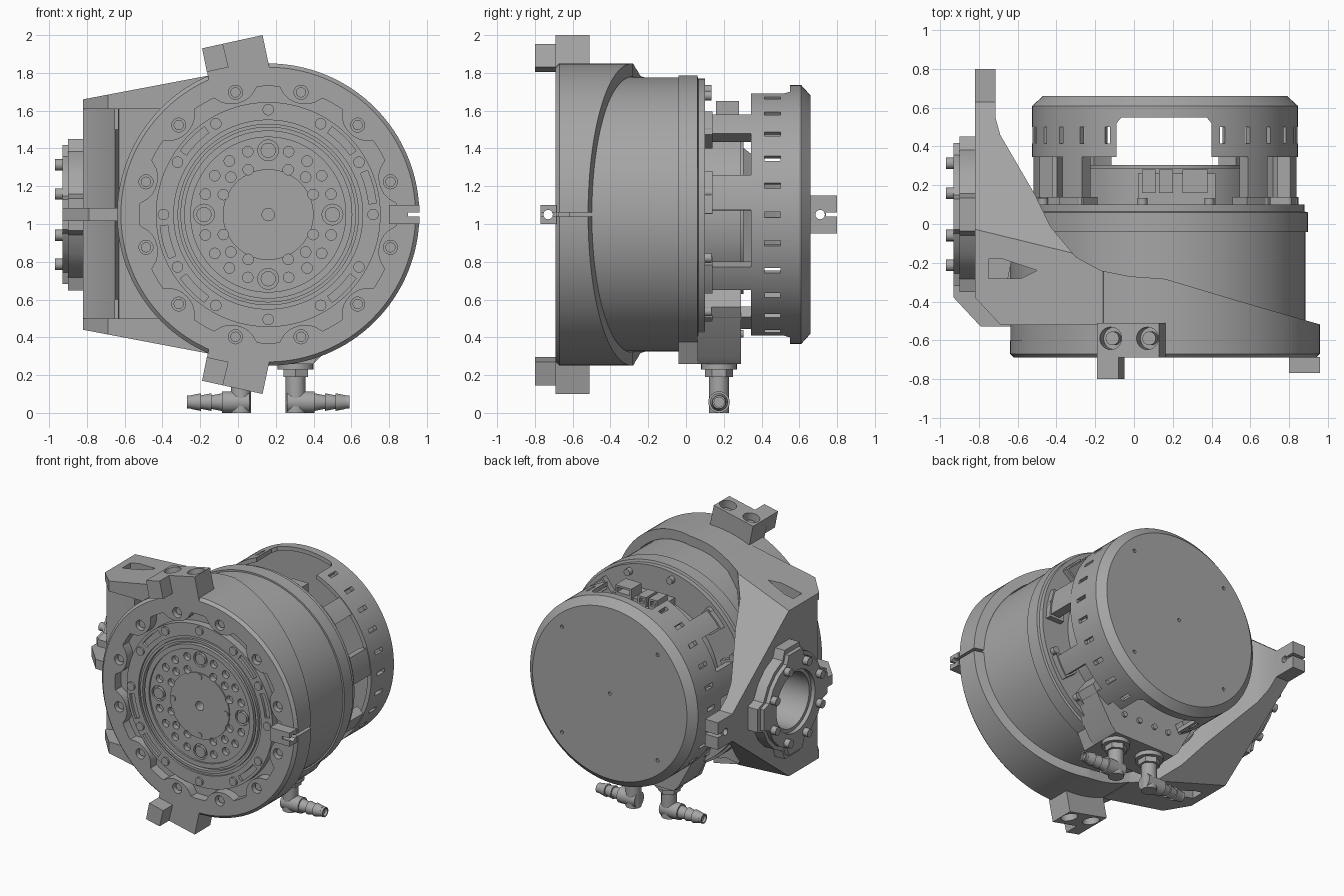
import bpy, bmesh
from math import sin, cos, radians
from mathutils import Vector, Matrix

if "Cube" in bpy.data.objects:
    bpy.data.objects.remove(bpy.data.objects["Cube"])
grey = bpy.data.materials.new("machined_grey")
grey.use_nodes = True
grey.diffuse_color = tone = (0.38, 0.38, 0.38, 1)
grey.node_tree.nodes["Principled BSDF"].inputs["Base Color"].default_value = tone
CX, CZ = 0.16, 1.05          # main axis, running along y
parts = []

def finish(name, bm):
    bmesh.ops.remove_doubles(bm, verts=bm.verts, dist=1e-5)
    bmesh.ops.recalc_face_normals(bm, faces=bm.faces)
    me = bpy.data.meshes.new(name)
    bm.to_mesh(me)
    bm.free()
    me.materials.append(grey)
    ob = bpy.data.objects.new(name, me)
    bpy.context.collection.objects.link(ob)
    parts.append(ob)
    return ob

def prism(name, pts, axis, lo, hi):
    """Extrude an outline: axis x takes (y, z), y takes (x, z), z takes (x, y)."""
    place = {"x": lambda a, b, h: (h, a, b), "y": lambda a, b, h: (a, h, b),
             "z": lambda a, b, h: (a, b, h)}[axis]
    bm = bmesh.new()
    low, high = ([bm.verts.new(place(a, b, h)) for a, b in pts] for h in (lo, hi))
    bm.faces.new(low)
    bm.faces.new(high)
    for i in range(len(pts)):
        bm.faces.new((low[i - 1], low[i], high[i], high[i - 1]))
    return finish(name, bm)

def box(name, x0, x1, y0, y1, z0, z1):
    return prism(name, [(x0, y0), (x1, y0), (x1, y1), (x0, y1)], "z", z0, z1)

def rod(name, a, b, r, r2=None, n=24):
    a, b = Vector(a), Vector(b)
    bm = bmesh.new()
    turn = (b - a).to_track_quat("Z", "Y").to_matrix().to_4x4()
    bmesh.ops.create_cone(bm, cap_ends=True, segments=n, radius1=r, radius2=r2 or r,
                          depth=(b - a).length, matrix=Matrix.Translation((a + b) / 2) @ turn)
    return finish(name, bm)

def polar(r, deg, y):
    return (CX + r * cos(radians(deg)), y, CZ + r * sin(radians(deg)))

def lathe(name, profile, n=128):
    bm = bmesh.new()
    rings = [[bm.verts.new(polar(r, 360 * i / n, y)) for r, y in profile] for i in range(n)]
    for i in range(n):
        for k in range(len(profile)):
            if profile[k][0] or profile[k - 1][0]:
                bm.faces.new((rings[i - 1][k - 1], rings[i - 1][k], rings[i][k], rings[i][k - 1]))
    return finish(name, bm)

def sector(name, r0, r1, mid, w, y0, y1):
    """Curved block around the main axis."""
    pts = [polar(r, mid + s * w * k / 4, 0)[::2] for r, s in ((r0, 1), (r1, -1)) for k in range(-4, 5)]
    return prism(name, pts, "y", y0, y1)

def join(name, obs):
    bm = bmesh.new()
    for ob in obs:
        bm.from_mesh(ob.data)
        parts.remove(ob)
        bpy.data.objects.remove(ob)
    return finish(name, bm)

def boolean(ob, tool, op="DIFFERENCE"):
    mod = ob.modifiers.new("cut", "BOOLEAN")
    mod.operation, mod.solver, mod.object = op, "EXACT", tool
    dg = bpy.context.evaluated_depsgraph_get()
    me = bpy.data.meshes.new_from_object(ob.evaluated_get(dg))
    ob.modifiers.clear()
    ob.data = me
    parts.remove(tool)
    bpy.data.objects.remove(tool)

# Bracket: round collar and tapered wing, trimmed by top and side outlines
bracket = lathe("bracket", [(0, -.69), (.78, -.69), (.8, -.67), (.8, .9), (0, .9)])
wing = [(-0.82, 0.44), (-0.16, 0.315), (CX, 0.6), (CX, 1.5), (-0.16, 1.785), (-0.82, 1.66)]
boolean(bracket, prism("wing", wing, "y", -0.52, 0.9), "UNION")
top_line = [(-0.68, -0.75), (1.0, -0.75), (1.0, -0.53), (0.55, -0.4), (0.16, -0.283),
            (-0.02, -0.27), (-0.17, -0.24), (-0.3, -0.17), (-0.43, -0.015), (-0.51, 0.15),
            (-0.69, 0.46), (-0.715, 0.55), (-0.715, 0.8), (-0.82, 0.8), (-0.82, -0.38), (-0.68, -0.53)]
boolean(bracket, prism("trim", top_line, "z", -0.1, 2.2), "INTERSECT")
half = [(-0.75, 2.05), (-0.53, 2.05), (0.63, 1.15), (0.8, 1.15)]
side_line = half + [(y, 2 * CZ - z) for y, z in reversed(half)]
boolean(bracket, prism("trim", side_line, "x", -1.2, 1.2), "INTERSECT")

# Bracket openings: wing pocket, motor bore, lobed mouth, wing slots, port bore, slits
floor = [(-0.9, -0.6), (-0.9, -0.37), (-0.8, -0.36), (-0.65, -0.28), (-0.63, -0.18), (-0.42, -0.18),
         (-0.36, -0.21), (-0.25, -0.28), (-0.25, -0.6)]
pocket = prism("pocket", floor, "z", 0.5, 1.61)
boolean(pocket, rod("collar_core", (CX, -1, CZ), (CX, 1, CZ), 0.797, n=128))
boolean(bracket, pocket)
boolean(bracket, rod("bore", (CX, -0.62, CZ), (CX, 1, CZ), 0.73, n=128))
mouth = []
for i in range(144):
    near = abs(i * 2.5 % 30 - 15)
    mouth.append(polar(0.68 - 0.07 * max(0, 1 - (near / 9) ** 2) ** 0.5, i * 2.5, 0)[::2])
boolean(bracket, prism("mouth", mouth, "y", -0.8, -0.6))
wells = [rod("well", polar(.67, d, -0.8), polar(.67, d, -0.6), 0.037) for d in range(15, 360, 30)]
boolean(bracket, join("wells", wells))
slot = [(-0.75, -0.18), (-0.68, -0.18), (-0.5, -0.24), (-0.58, -0.28), (-0.75, -0.28)]
for z in (0.3, 1.5):
    boolean(bracket, prism("slot", slot, "z", z, z + 0.3))
boolean(bracket, rod("port_bore", (-1, 0.05, CZ), (-0.66, 0.05, CZ), 0.2, n=48))
boolean(bracket, rod("tab_hole", (-1, 0.71, CZ), (-0.6, 0.71, CZ), 0.025))
boolean(bracket, box("tab_slit", -1, -0.6, 0.74, 0.9, 1.04, 1.06))
boolean(bracket, box("collar_slit", 0.83, 1.1, -0.8, -0.4, 1.04, 1.06))

# Split clamp ear on the collar, and rib in front of the port
ear = box("clamp_ear", 0.8, 0.96, -0.77, -0.685, 1.0, 1.1)
boolean(ear, rod("ear_hole", (0.7, -0.73, CZ), (1.1, -0.73, CZ), 0.025))
boolean(ear, box("ear_slit", 0.9, 1.1, -0.8, -0.6, 1.04, 1.06))
rib = [(-0.93, -0.38), (-0.79, -0.53), (-0.62, -0.53), (-0.62, -0.17), (-0.8, -0.3), (-0.93, -0.3)]
prism("port_rib", rib, "z", 1.015, 1.085)

# Mounting lugs above and below, each with two screw wells
for side, flip in (("upper", 1), ("lower", -1)):
    def zz(z):
        return CZ + flip * (z - CZ)
    lug = [(-0.19, 1.93), (0.13, 2.0), (0.17, 1.81), (-0.15, 1.74)]
    lip = [(-0.19, 1.93), (-0.08, 1.954), (-0.05, 1.83), (-0.165, 1.805)]
    block = prism(side + "_lug", [(x, zz(z)) for x, z in lug], "y", -0.69, -0.51)
    prism(side + "_lug_lip", [(x, zz(z)) for x, z in lip], "y", -0.8, -0.685)
    for x, z in ((-0.12, 1.945), (0.07, 1.985)):
        low, mid, top = ((x - t / 5, -0.59, zz(z + t)) for t in (-0.1, -0.04, 0.1))
        boolean(block, rod("well", low, top, 0.058))
        rod(side + "_lug_screw", low, mid, 0.035)

# Motor body with stepped output face
motor = lathe("motor", [(0, -.675), (.24, -.675), (.24, -.667), (.41, -.667), (.41, -.68),
                        (.445, -.68), (.445, -.65), (.462, -.65), (.462, -.68), (.48, -.68),
                        (.48, -.66), (.5, -.66), (.5, -.675), (.595, -.675), (.595, -.62),
                        (.725, -.62), (.725, -.04), (.737, -.04), (.737, .06), (.72, .065),
                        (.72, .1), (.5, .1), (.5, .29), (0, .29)])
holes = [rod("hole", (CX, -0.75, CZ), (CX, -0.6, CZ), 0.033)]
for q in range(0, 360, 90):
    holes.append(rod("hole", polar(.34, q, -0.7), polar(.34, q, -0.645), 0.055))
    for r, deg in ((.35, 18), (.35, 36), (.35, 54), (.35, 72), (.26, 24), (.28, 45), (.26, 66)):
        holes.append(rod("hole", polar(r, deg + q, -0.7), polar(r, deg + q, -0.63), 0.028, n=16))
for mid in (15, 45, 135, 195, 225, 315):
    holes.append(sector("arc_slot", .575, .535, mid, 9, -0.7, -0.655))
boolean(motor, join("holes", holes))

# Screws on the front and back of the motor
for q in range(0, 360, 90):
    rod("output_screw", polar(.34, q, -0.64), polar(.34, q, -0.67), 0.04)
    rod("hub_screw", polar(.215, q, -0.67), polar(.215, q, -0.682), 0.02, n=16)
for deg in range(0, 360, 30):
    rod("face_screw", polar(.555, deg, -0.67), polar(.555, deg, -0.688), 0.03)
    rod("collar_screw", polar(.67, deg + 15, -0.61), polar(.67, deg + 15, -0.665), 0.027)
    rod("rear_screw", polar(.67, deg + 10, 0.09), polar(.67, deg + 10, 0.135), 0.025)
lathe("rear_hub_rim", [(.3, .28), (.42, .28), (.42, .305), (.3, .305)])

# Rear cover with vent slots and cable openings
cover = lathe("rear_cover", [(0, .66), (.63, .66), (.685, .61), (.685, .345), (.655, .345),
                             (.655, .62), (0, .62)])
opening = [(-0.09, 0.2), (0.4, 0.2), (0.4, 0.52), (0.375, 0.55), (-0.065, 0.55), (-0.09, 0.52)]
cuts = [prism("opening", opening, "z", 0.2, 1.9)]
for i in range(28):
    if abs(cos(radians(i * 360 / 28))) > 0.4:
        cuts.append(sector("vent", .6, .75, i * 360 / 28, 1.2, 0.415, 0.5))
for r, deg in ((0, 0), (.55, 45), (.55, 135), (.55, 225), (.55, 315)):
    cuts.append(rod("hole", polar(r, deg, 0.645), polar(r, deg, 0.7), 0.013, n=12))
boolean(cover, join("cover_cuts", cuts))

# Legs holding the cover
for deg, w in ((10, 8), (45, 6), (-30, 6), (-58, 5), (135, 6), (170, 8), (210, 6), (238, 5)):
    sector("cover_leg", .61, .68, deg, w, 0.09, 0.36)
    sector("leg_foot", .57, .69, deg, w * 1.2, 0.09, 0.14)

# Cable sockets on top
box("socket_base", 0.02, 0.42, 0.1, 0.26, 1.45, 1.58)
for x0, x1, z in ((0.04, 0.11, 1.62), (0.13, 0.2, 1.62), (0.25, 0.38, 1.65)):
    plug = box("cable_socket", x0, x1, 0.16, 0.28, 1.5, z)
    boolean(plug, box("recess", x0 + 0.015, x1 - 0.015, 0.18, 0.3, z - 0.05, z - 0.015))

# Coolant manifold under the motor
manifold = [(-0.1, 0.26), (0.4, 0.26), (0.44, 0.3), (0.6, 0.56), (0.5, 0.7), (-0.18, 0.7),
            (-0.28, 0.56), (-0.14, 0.3)]
prism("manifold", manifold, "y", 0.06, 0.29)
prism("flange_foot", [(-0.1, 0.26), (0.4, 0.26), (0.48, 0.42), (-0.16, 0.42)], "y", -0.04, 0.07)
for x in (-0.05, 0.07, 0.2, 0.33):
    rod("manifold_screw", (x, 0.28, 0.42), (x, 0.305, 0.42), 0.02, n=12)

# Barbed hose elbows
for x, d in ((0.305, 1), (0.015, -1)):
    def along(t):
        return (x + d * t, 0.175, 0.057)
    for name, lo, hi, r, n in (("elbow_nut", 0.19, 0.235, 0.075, 6),
                               ("elbow_collar", 0.23, 0.27, 0.095, 24),
                               ("elbow_riser", 0.0, 0.2, 0.053, 24)):
        rod(name, (x, 0.175, lo), (x, 0.175, hi), r, n=n)
    rod("elbow_arm", along(-0.045), along(0.1), 0.057)
    tube = rod("hose_tube", along(0), along(0.285), 0.035)
    boolean(tube, rod("hose_bore", along(0.1), along(0.4), 0.026))
    for t in (0.1, 0.155, 0.21):
        rod("hose_barb", along(t), along(t + 0.055), 0.047, 0.036)

# Side port: lobed ring with eight bolts
ring = [(r * cos(radians(q + a)), r * sin(radians(q + a))) for q in range(0, 360, 90)
        for r, a in ((.41, -12), (.41, 12), (.35, 18), (.35, 36), (.35, 54), (.35, 72))]
for name, k, x0, x1, r in (("side_port", 1, -0.9, -0.81, .2), ("port_face", .92, -0.93, -0.895, .225)):
    port = prism(name, [(0.05 + k * y, CZ + k * z) for y, z in ring], "x", x0, x1)
    boolean(port, rod("bore", (-1, 0.05, CZ), (-0.7, 0.05, CZ), r, n=48))
for i in range(8):
    a = radians(22.5 + i * 45)
    y, z = 0.05 + 0.285 * cos(a), CZ + 0.285 * sin(a)
    rod("port_bolt", (-0.92, y, z), (-0.97, y, z), 0.03, n=16)

# Smooth the round parts, keep edges crisp
bpy.ops.object.select_all(action="DESELECT")
for ob in parts:
    ob.select_set(True)
bpy.context.view_layer.objects.active = bracket
bpy.ops.object.shade_smooth_by_angle(angle=radians(25))
